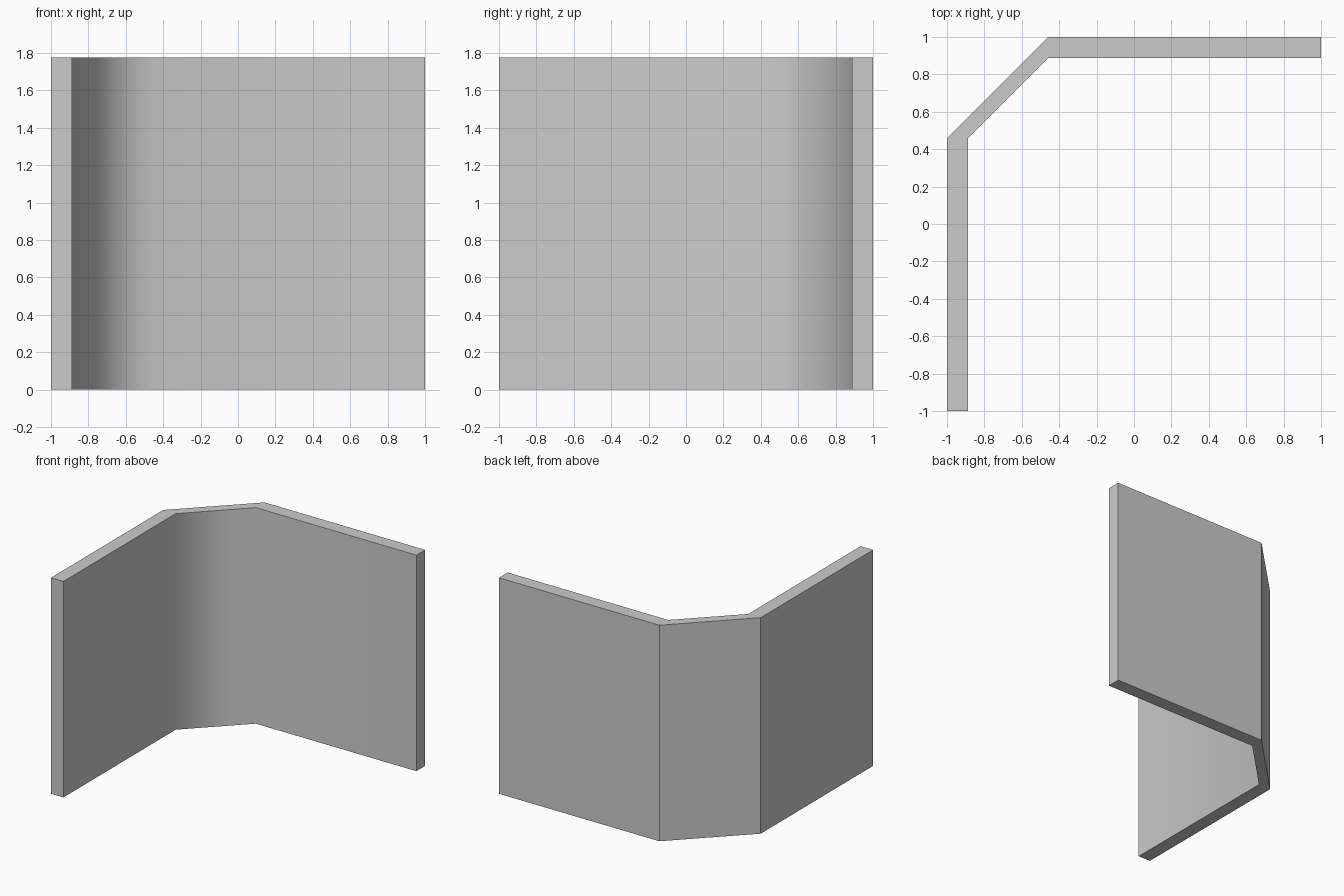
import bpy, bmesh

if "Cube" in bpy.data.objects:
    bpy.data.objects.remove(bpy.data.objects["Cube"])

HEIGHT = 1.775
INNER = 0.887   # inner wall face
BEND = 0.458    # where the walls turn into the diagonal

# Wall outline seen from above: outer side, then inner side back
outline = [(-1, -1), (-INNER, -1), (-INNER, BEND), (-BEND, INNER),
           (1, INNER), (1, 1), (-BEND, 1), (-1, BEND)]

# Extrude the outline into a folded wall panel
bm = bmesh.new()
base = bm.faces.new([bm.verts.new((x, y, 0)) for x, y in outline])
top = bmesh.ops.extrude_face_region(bm, geom=[base])["geom"]
bmesh.ops.translate(bm, vec=(0, 0, HEIGHT),
                    verts=[v for v in top if isinstance(v, bmesh.types.BMVert)])
bmesh.ops.recalc_face_normals(bm, faces=bm.faces)

# Smooth only the two vertical folds on the inside, all other edges stay sharp
folds = {(-INNER, BEND), (-BEND, INNER)}
for f in bm.faces:
    f.smooth = True
for e in bm.edges:
    spots = {(round(v.co.x, 3), round(v.co.y, 3)) for v in e.verts}
    e.smooth = len(spots) == 1 and spots <= folds

mesh = bpy.data.meshes.new("corner_wall")
bm.to_mesh(mesh)
bm.free()
wall = bpy.data.objects.new("corner_wall", mesh)
bpy.context.collection.objects.link(wall)

# Keep the large walls evenly shaded, with the blend on the diagonal
weighted = wall.modifiers.new("weighted_normals", "WEIGHTED_NORMAL")
weighted.keep_sharp = True
